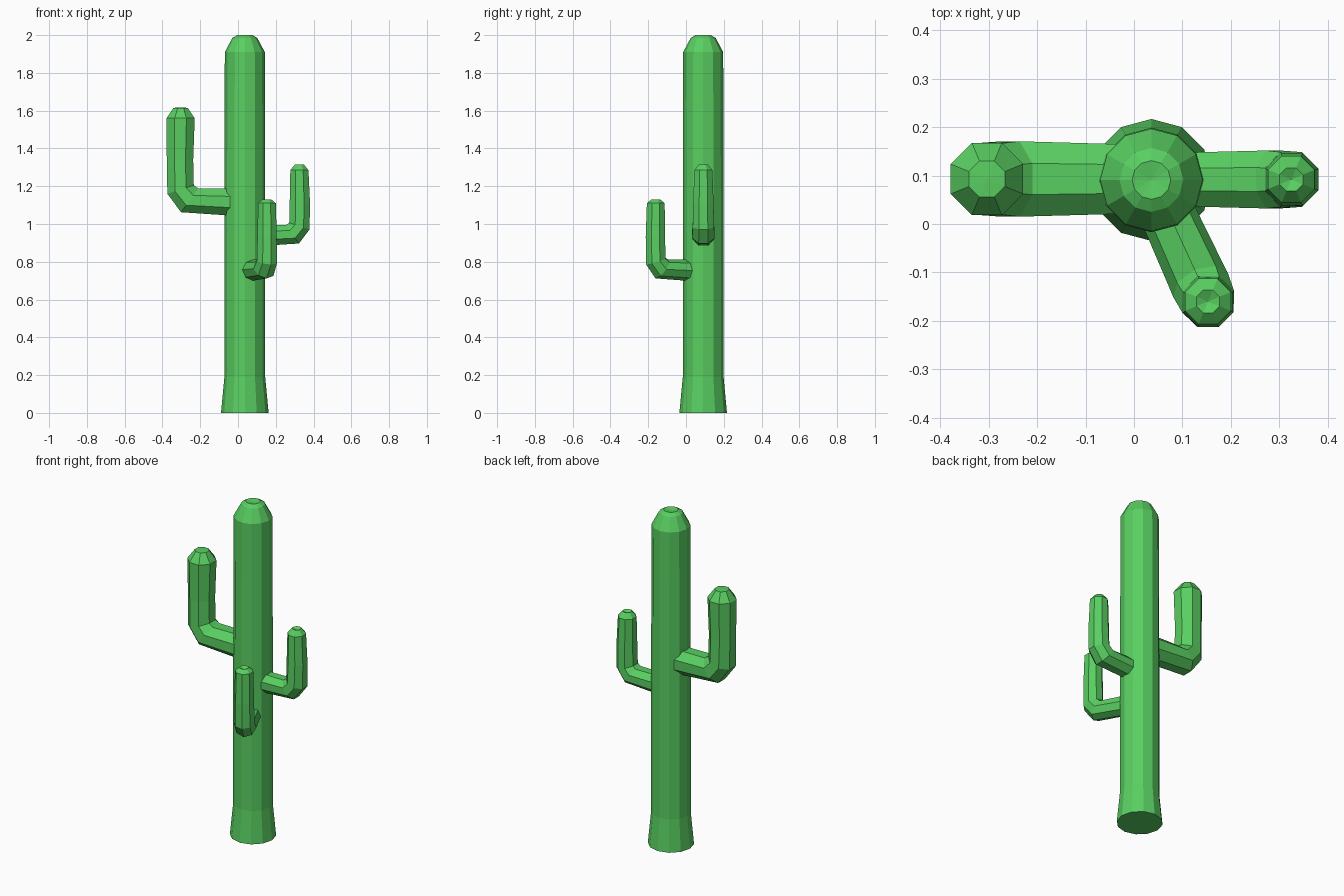
import bpy, bmesh, math
from mathutils import Vector

cube = bpy.data.objects.get("Cube")
if cube:
    bpy.data.objects.remove(cube, do_unlink=True)

green = bpy.data.materials.new("cactus green")
green.use_nodes = True
colour = (0.10, 0.62, 0.12, 1)
green.diffuse_color = colour
green.node_tree.nodes["Principled BSDF"].inputs["Base Color"].default_value = colour


def tube(name, rings, sides, tip, phase=0.0):
    """Loft rings of (centre, tangent, radius), with a flat base and a pinched tip."""
    bm = bmesh.new()
    loops = []
    for centre, tangent, radius in rings:
        turn = Vector((0, 0, 1)).rotation_difference(tangent)
        loop = []
        for i in range(sides):
            a = 2 * math.pi * i / sides + phase
            offset = Vector((math.cos(a), math.sin(a), 0)) * radius
            loop.append(bm.verts.new(centre + turn @ offset))
        loops.append(loop)
    for low, high in zip(loops, loops[1:]):
        for i in range(sides):
            j = (i + 1) % sides
            bm.faces.new((low[i], low[j], high[j], high[i]))
    bm.faces.new(loops[0][::-1])
    top = bm.verts.new(tip)
    for i in range(sides):
        bm.faces.new((loops[-1][i], loops[-1][(i + 1) % sides], top))
    bmesh.ops.recalc_face_normals(bm, faces=bm.faces)
    mesh = bpy.data.meshes.new(name)
    bm.to_mesh(mesh)
    bm.free()
    mesh.materials.append(green)
    obj = bpy.data.objects.new(name, mesh)
    bpy.context.collection.objects.link(obj)
    return obj


UP = Vector((0, 0, 1))

# Trunk: flared foot, straight column, domed top
axis = Vector((0.036, 0.091, 0))
profile = [(0, 0.126), (0.19, 0.108), (1.1, 0.108), (1.91, 0.106), (1.985, 0.066), (2.0, 0.04)]
tube("trunk", [(axis + UP * z, UP, r) for z, r in profile], 12, axis + UP * 1.993)


def arm(name, start, bend, z, height, r, r_top, dome, dip):
    """Branch that leaves the trunk level, then bends upward at the elbow."""
    start, bend = Vector((*start, 0)), Vector((*bend, 0))
    out = (bend - start).normalized()
    reach = (bend - start).length
    shoulder = height - dome
    # distance along, height, tilt in degrees, radius
    path = [
        (0, z, 0, r),
        (reach - 0.62 * r, z + 0.12 * r, 36, 1.08 * r),
        (reach, z + 0.85 * r, 72, 1.02 * r),
        (reach + 0.04 * r, (z + shoulder) / 2, 90, 0.97 * r),
        (reach, shoulder, 90, r_top),
        (reach, height, 90, r_top * 0.5),
    ]
    rings = []
    for d, h, tilt, radius in path:
        t = math.radians(tilt)
        tangent = out * math.cos(t) + UP * math.sin(t)
        rings.append((start + out * d + UP * h, tangent, radius))
    return tube(name, rings, 8, bend + UP * (height - dip), math.pi / 8)


# Three arms
arm("right_arm", (-0.03, 0.093), (-0.304, 0.093), 1.116, 1.615, 0.078, 0.081, 0.055, -0.002)
arm("left_arm", (0.10, 0.092), (0.325, 0.092), 0.938, 1.315, 0.06, 0.052, 0.03, 0.012)
arm("front_arm", (0.068, 0.025), (0.153, -0.160), 0.755, 1.13, 0.057, 0.051, 0.02, 0.012)
